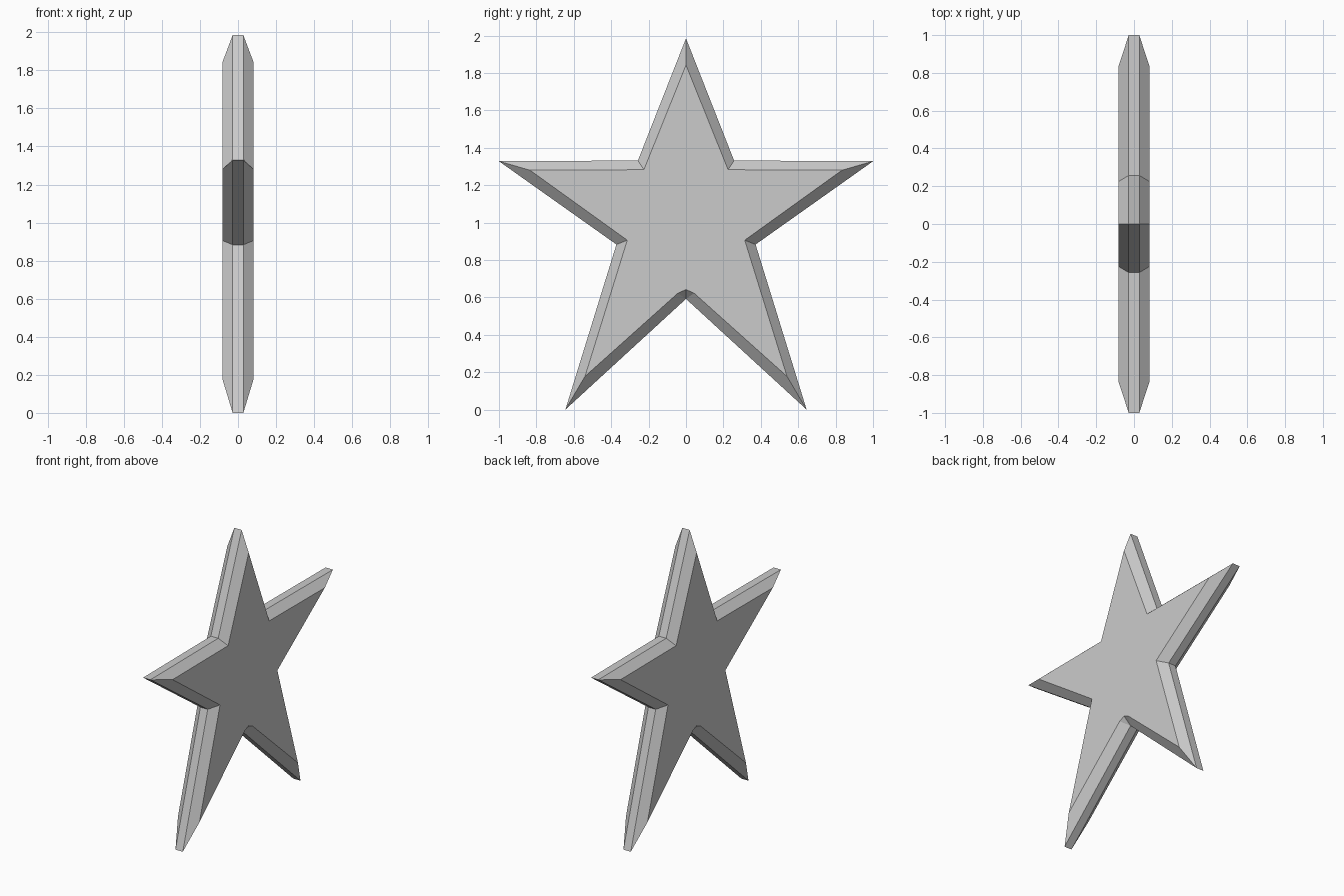
import bpy, bmesh

if "Cube" in bpy.data.objects:
    bpy.data.objects.remove(bpy.data.objects["Cube"])

# Half profiles (y, z), top point down to the crotch between the legs
OUTER = [(0, 1.985), (0.257, 1.332), (1.0, 1.328), (0.372, 0.883),
         (0.645, 0.0), (0, 0.592), (0, 0.592)]
INNER = [(0, 1.842), (0.225, 1.283), (0.834, 1.28), (0.314, 0.906),
         (0.54, 0.178), (0.043, 0.623), (0, 0.642)]


def mirrored(half):
    """Close a half outline by mirroring it in y."""
    return half + [(-y, z) for y, z in reversed(half[1:-1])]


bm = bmesh.new()

# Four stacked rings: flat face, rim edge, rim edge, flat face
rings = []
for x, outline in ((-0.082, INNER), (-0.028, OUTER), (0.028, OUTER), (0.082, INNER)):
    rings.append([bm.verts.new((x, y, z)) for y, z in mirrored(outline)])

# Bevels and rim
n = len(rings[0])
for a, b in zip(rings, rings[1:]):
    for i in range(n):
        j = (i + 1) % n
        bm.faces.new((a[i], a[j], b[j], b[i]))

# Flat star faces
bm.faces.new(rings[0])
bm.faces.new(rings[-1])

# Merge the doubled crotch points into small triangles
bmesh.ops.remove_doubles(bm, verts=bm.verts[:], dist=0.0005)
bmesh.ops.recalc_face_normals(bm, faces=bm.faces[:])

mesh = bpy.data.meshes.new("star")
bm.to_mesh(mesh)
bm.free()
star = bpy.data.objects.new("star", mesh)
bpy.context.collection.objects.link(star)
